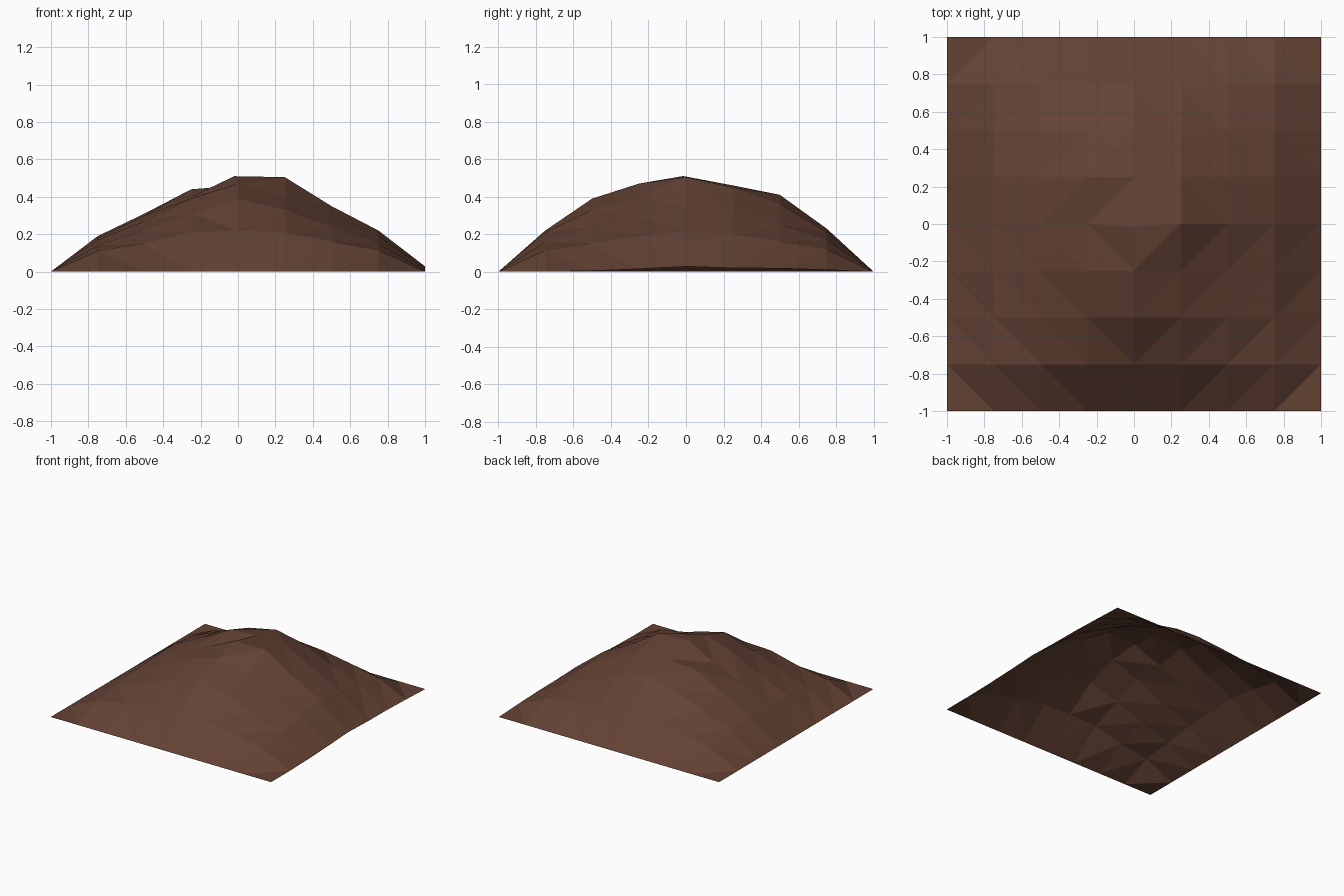
import bpy
import bmesh

if "Cube" in bpy.data.objects:
    bpy.data.objects.remove(bpy.data.objects["Cube"])

# Earth colour
soil = bpy.data.materials.new("brown_soil")
soil.diffuse_color = (0.125, 0.054, 0.034, 1)
soil.use_nodes = True
soil.node_tree.nodes["Principled BSDF"].inputs["Base Color"].default_value = soil.diffuse_color

# Mound heights, one row per y step of 0.25 from front to back
ROWS = [
    [0, 0, 0, 0, 0, 0, 0, 0, 0],
    [0, .11, .15, .21, .22, .21, .16, .115, 0],
    [0, .14, .22, .31, .39, .33, .24, .15, .005],
    [0, .17, .27, .39, .47, .40, .29, .19, .015],
    [0, .18, .30, .40, .51, .505, .35, .22, .028],
    [0, .19, .31, .44, .46, .45, .33, .20, .02],
    [0, .16, .27, .36, .41, .36, .25, .16, .018],
    [0, .11, .17, .21, .23, .21, .17, .12, .01],
    [0, 0, 0, 0, 0, 0, 0, 0, 0],
]

bm = bmesh.new()
grid = [[bm.verts.new((-1 + i * 0.25, -1 + j * 0.25, z)) for i, z in enumerate(row)]
        for j, row in enumerate(ROWS)]

# Peak sits slightly off centre
grid[4][4].co.x = -0.02
grid[4][4].co.y = -0.015

# Open sheet; every cell is split across the slope, around the peak
for j in range(8):
    for i in range(8):
        a, b = grid[j][i], grid[j][i + 1]
        c, d = grid[j + 1][i + 1], grid[j + 1][i]
        if (i < 4) == (j < 4):
            tris = [(a, b, d), (b, c, d)]
        else:
            tris = [(a, b, c), (a, c, d)]
        for t in tris:
            bm.faces.new(t)

mesh = bpy.data.meshes.new("dirt_mound")
bm.to_mesh(mesh)
bm.free()
mesh.materials.append(soil)
mound = bpy.data.objects.new("dirt_mound", mesh)
bpy.context.collection.objects.link(mound)
